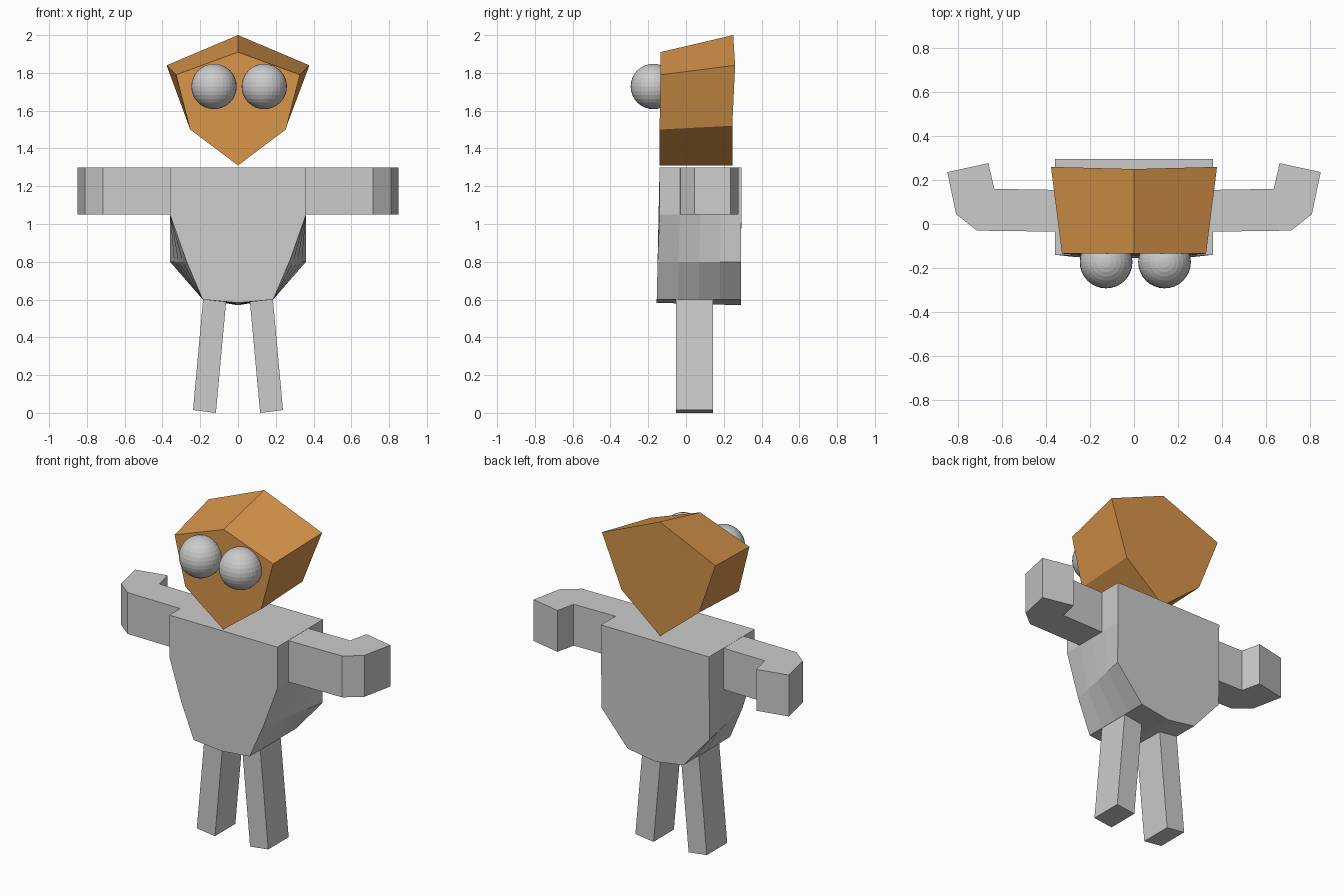
import bpy, bmesh

if "Cube" in bpy.data.objects:
    bpy.data.objects.remove(bpy.data.objects["Cube"])


def material(name, rgb):
    m = bpy.data.materials.new(name)
    m.diffuse_color = (*rgb, 1)
    m.use_nodes = True
    m.node_tree.nodes["Principled BSDF"].inputs["Base Color"].default_value = m.diffuse_color
    return m


GREY = material("light grey", (0.6, 0.6, 0.6))
ORANGE = material("warm orange", (0.68, 0.30, 0.068))


def finish(name, bm, mat):
    bmesh.ops.recalc_face_normals(bm, faces=bm.faces)
    me = bpy.data.meshes.new(name)
    bm.to_mesh(me)
    bm.free()
    me.materials.append(mat)
    ob = bpy.data.objects.new(name, me)
    bpy.context.collection.objects.link(ob)
    return ob


def loft(name, rings, mat):
    """Skin closed rings of equal length and cap both ends."""
    bm = bmesh.new()
    vs = [[bm.verts.new(p) for p in r] for r in rings]
    n = len(vs[0])
    for a, b in zip(vs, vs[1:]):
        for i in range(n):
            j = (i + 1) % n
            bm.faces.new((a[i], a[j], b[j], b[i]))
    bm.faces.new(vs[0])
    bm.faces.new(vs[-1][::-1])
    return finish(name, bm, mat)


def mirrored(half):
    """Close a half outline (top to bottom, x >= 0) across x = 0."""
    return half + [(-x, y, z) for x, y, z in reversed(half) if x > 0]


def blend(a, b, t):
    return [tuple(p + (q - p) * t for p, q in zip(u, v)) for u, v in zip(a, b)]


# Head: faceted prism widening to the back
head_front = [(0, -0.135, 1.91), (0.328, -0.135, 1.79), (0.253, -0.14, 1.50), (0, -0.14, 1.31)]
head_back = [(0, 0.25, 2.0), (0.378, 0.26, 1.84), (0.258, 0.245, 1.52), (0, 0.245, 1.31)]
loft("head", [mirrored(head_front), mirrored(head_back)], ORANGE)

# Torso: narrow belly in front, fuller at the back
body_front = [(0.36, -0.14, 1.30), (0.36, -0.14, 1.05), (0.272, -0.15, 0.80),
              (0.186, -0.155, 0.60), (0, -0.155, 0.583)]
body_back = [(0.36, 0.295, 1.30), (0.36, 0.293, 1.05), (0.36, 0.29, 0.80),
             (0.186, 0.29, 0.60), (0, 0.29, 0.57)]
loft("torso", [mirrored(blend(body_front, body_back, i / 4)) for i in range(5)], GREY)

# Arm outline seen from above
arm = [(0.34, -0.035), (0.715, -0.03), (0.81, 0.045), (0.85, 0.236),
       (0.663, 0.277), (0.636, 0.16), (0.34, 0.155)]
# Leg corners (x, z): inner and outer, foot then hip
foot = [(0.117, 0.0), (0.238, 0.015)]
hip = [(0.062, 0.60), (0.185, 0.60)]


def leg_ring(pair, s):
    (xi, zi), (xo, zo) = pair
    return [(s * xi, -0.052, zi), (s * xo, -0.052, zo), (s * xo, 0.142, zo), (s * xi, 0.142, zi)]


for side, s in (("left", -1), ("right", 1)):
    loft(side + "_arm", [[(s * x, y, z) for x, y in arm] for z in (1.05, 1.299)], GREY)
    loft(side + "_leg", [leg_ring(foot, s), leg_ring(hip, s)], GREY)
    # Bulging eye
    bm = bmesh.new()
    bmesh.ops.create_uvsphere(bm, u_segments=32, v_segments=16, radius=0.12)
    eye = finish(side + "_eye", bm, GREY)
    eye.location = (s * 0.133 + 0.006, -0.173, 1.728)
